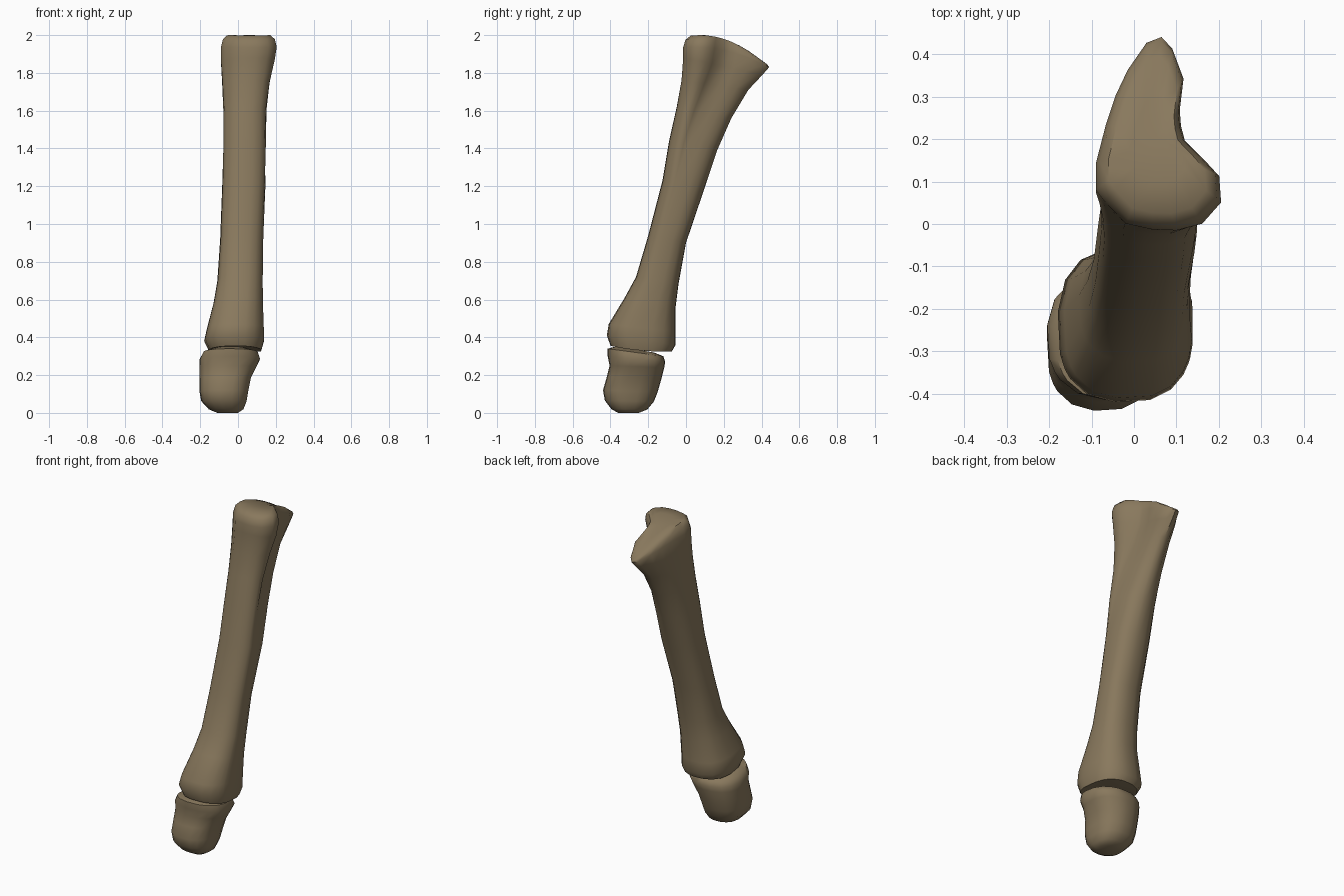
import bpy, bmesh, math

bone = bpy.data.materials.new("bone brown")
bone.diffuse_color = (0.25, 0.19, 0.11, 1)

# Plan outline of the upper joint, scaled to a -1..1 box
HEAD = [(.97, -.44), (.73, -.27), (.42, -.07), (.36, .08), (.34, .24), (.40, .57),
        (.22, .88), (.05, 1), (-.19, .94), (-.49, .66), (-.68, .40), (-.84, .09),
        (-1, -.31), (-1, -.58), (-.86, -.70), (-.52, -.93), (-.1, -.99), (.29, -1),
        (.7, -.93), (1, -.71)]


def oval(angle, power):
    c, s = math.cos(angle), math.sin(angle)
    f = lambda v: math.copysign(abs(v) ** (2 / power), v)
    return f(c), f(s)


def loft(name, rings, power):
    """Ring: x0, x1, y0, y1, z at y0, z at y1, bulge, blend oval -> head."""
    bm = bmesh.new()
    loops = []
    for x0, x1, y0, y1, zf, zb, bulge, w in rings:
        loop = []
        for hx, hy in HEAD:
            ox, oy = oval(math.atan2(hy, hx), power)
            u, v = ox + (hx - ox) * w, oy + (hy - oy) * w
            t = (v + 1) / 2
            z = zf + (zb - zf) * t + bulge * 4 * t * (1 - t)
            loop.append(bm.verts.new(((x0 + x1) / 2 + u * (x1 - x0) / 2,
                                      (y0 + y1) / 2 + v * (y1 - y0) / 2, z)))
        loops.append(loop)
    n = len(HEAD)
    for a, b in zip(loops, loops[1:]):
        for i in range(n):
            j = (i + 1) % n
            bm.faces.new((a[i], a[j], b[j], b[i]))
    # Close both ends with fans
    for loop, r in ((loops[0], rings[0]), (loops[-1], rings[-1])):
        mid = bm.verts.new(((r[0] + r[1]) / 2, (r[2] + r[3]) / 2,
                            (r[4] + r[5]) / 2 + r[6]))
        for i in range(n):
            bm.faces.new((loop[i], loop[(i + 1) % n], mid))
    bmesh.ops.recalc_face_normals(bm, faces=bm.faces)
    mesh = bpy.data.meshes.new(name)
    bm.to_mesh(mesh)
    bm.free()
    mesh.materials.append(bone)
    ob = bpy.data.objects.new(name, mesh)
    bpy.context.collection.objects.link(ob)
    bpy.context.view_layer.objects.active = ob
    ob.select_set(True)
    bpy.ops.object.shade_smooth_by_angle(angle=math.radians(50))
    ob.select_set(False)


# Long shaft, from the lower joint up to the hooked head
loft("bone_shaft", [
    (-.10, .08, -.34, -.12, .355, .325, 0, 0),
    (-.155, .125, -.40, -.075, .355, .325, -.01, 0),
    (-.18, .14, -.42, -.055, .41, .36, 0, 0),
    (-.165, .138, -.41, -.055, .47, .43, 0, 0),
    (-.13, .133, -.325, -.055, .61, .56, 0, 0),
    (-.11, .132, -.265, -.04, .72, .68, 0, 0),
    (-.095, .135, -.20, 0, .94, .90, 0, 0),
    (-.085, .15, -.125, .095, 1.23, 1.18, 0, .05),
    (-.08, .155, -.09, .165, 1.44, 1.39, 0, .2),
    (-.08, .157, -.05, .24, 1.62, 1.56, 0, .45),
    (-.085, .172, -.025, .33, 1.76, 1.71, 0, .75),
    (-.09, .195, -.015, .405, 1.88, 1.79, 0, .95),
    (-.09, .205, -.015, .44, 1.935, 1.83, .035, 1),
    (-.08, .195, -.003, .43, 1.975, 1.845, .045, 1),
    (-.06, .17, .025, .395, 1.997, 1.87, .043, 1),
    (-.01, .12, .10, .31, 2.0, 1.925, .01, 1),
], 2.5)

# Separate lower end piece
loft("lower_end", [
    (-.11, .0, -.36, -.25, .0, .0, 0, 0),
    (-.155, .03, -.395, -.205, .02, .018, 0, 0),
    (-.195, .047, -.43, -.17, .065, .06, 0, 0),
    (-.205, .056, -.44, -.15, .12, .11, 0, 0),
    (-.205, .07, -.42, -.13, .19, .18, 0, 0),
    (-.205, .10, -.405, -.115, .25, .24, 0, 0),
    (-.205, .118, -.415, -.11, .30, .27, 0, 0),
    (-.185, .105, -.415, -.12, .34, .30, 0, 0),
    (-.13, .05, -.37, -.17, .352, .32, 0, 0),
], 2.4)
